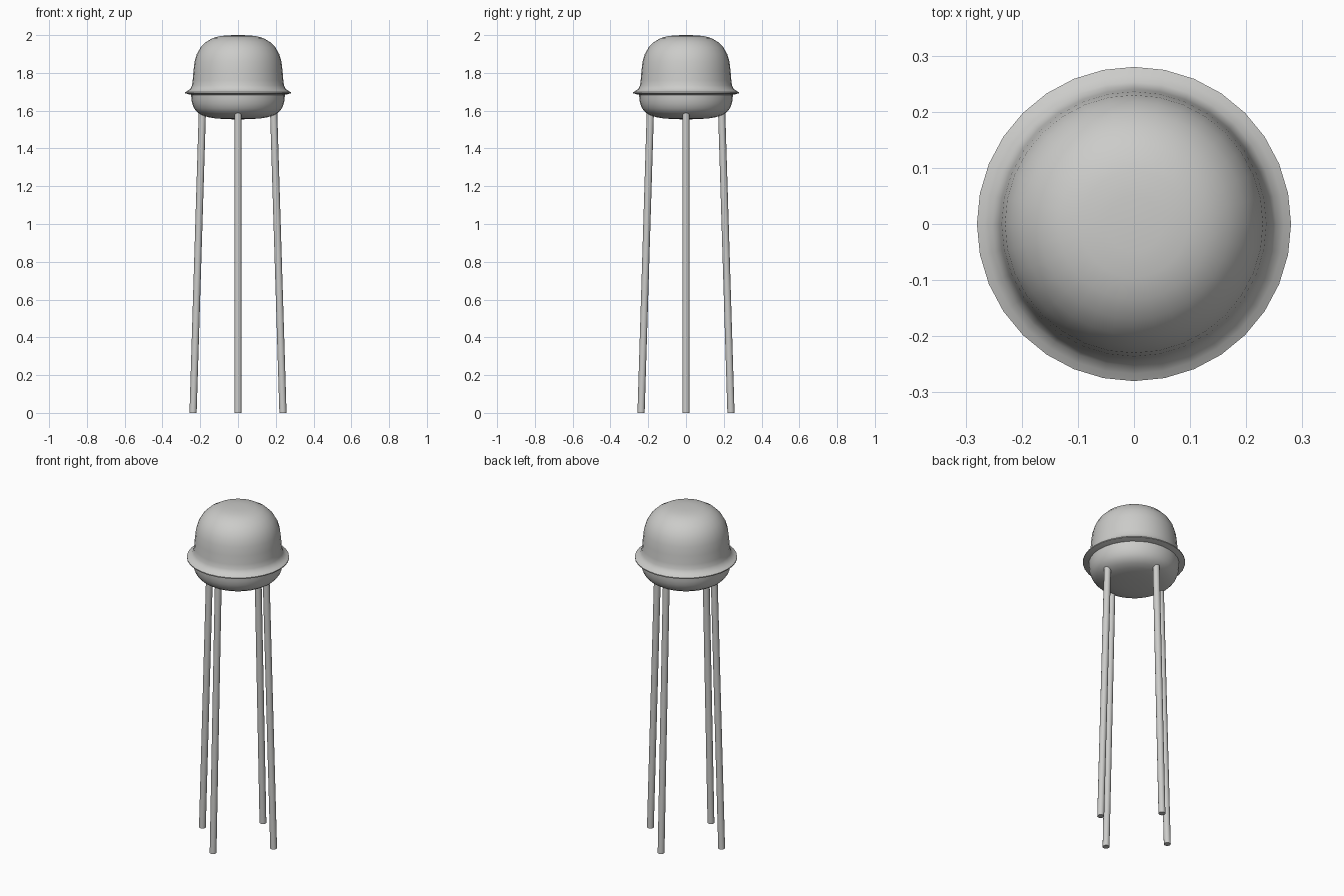
import bpy, bmesh, math
from mathutils import Vector, Matrix

if "Cube" in bpy.data.objects:
    bpy.data.objects.remove(bpy.data.objects["Cube"], do_unlink=True)

SEGMENTS = 32

grey = bpy.data.materials.new("painted_steel_grey")
grey.use_nodes = True
colour = (0.6, 0.6, 0.585, 1)
grey.diffuse_color = colour
grey.node_tree.nodes["Principled BSDF"].inputs["Base Color"].default_value = colour


def finish(bm, name, angle):
    bmesh.ops.recalc_face_normals(bm, faces=bm.faces)
    mesh = bpy.data.meshes.new(name)
    bm.to_mesh(mesh)
    bm.free()
    mesh.materials.append(grey)
    obj = bpy.data.objects.new(name, mesh)
    bpy.context.collection.objects.link(obj)
    bpy.ops.object.select_all(action="DESELECT")
    obj.select_set(True)
    bpy.context.view_layer.objects.active = obj
    bpy.ops.object.shade_smooth_by_angle(angle=math.radians(angle))
    return obj


def lathe(name, profile, angle=60):
    """Spin an (r, z) profile around the z axis."""
    bm = bmesh.new()
    verts = [bm.verts.new((r, 0, z)) for r, z in profile]
    edges = [bm.edges.new(pair) for pair in zip(verts, verts[1:])]
    bmesh.ops.spin(bm, geom=verts + edges, axis=(0, 0, 1), cent=(0, 0, 0),
                   angle=math.tau, steps=SEGMENTS)
    bmesh.ops.remove_doubles(bm, verts=bm.verts, dist=0.0005)
    return finish(bm, name, angle)


def leg(name, bottom, top, radius=0.019):
    axis = top - bottom
    bm = bmesh.new()
    turn = axis.to_track_quat("Z", "Y").to_matrix().to_4x4()
    bmesh.ops.create_cone(bm, cap_ends=True, segments=16, radius1=radius,
                          radius2=radius, depth=axis.length,
                          matrix=Matrix.Translation((bottom + top) / 2) @ turn)
    # Trim the foot level with the ground
    for v in bm.verts:
        if v.co.z < 0.1:
            v.co.z = 0
    return finish(bm, name, 40)


# Domed upper tank flaring out into the rim
lathe("tank_dome", [
    (0, 2.0), (0.05, 1.999), (0.095, 1.995), (0.135, 1.984), (0.17, 1.963),
    (0.198, 1.935), (0.218, 1.9), (0.23, 1.86), (0.236, 1.81), (0.24, 1.76),
    (0.244, 1.733), (0.253, 1.715), (0.267, 1.705), (0.28, 1.698),
    (0.28, 1.692), (0.262, 1.687), (0.248, 1.684)])

# Shallow bowl under the rim
lathe("tank_bowl", [
    (0.248, 1.684), (0.247, 1.66), (0.242, 1.636), (0.233, 1.613),
    (0.217, 1.593), (0.193, 1.577), (0.16, 1.566), (0.12, 1.559),
    (0.06, 1.555), (0, 1.554)])

# Four splayed legs
for i, side in enumerate(("left", "back", "right", "front")):
    out = Vector((math.cos(i * math.pi / 2), math.sin(i * math.pi / 2), 0))
    leg(side + "_leg", out * 0.238, out * 0.188 + Vector((0, 0, 1.62)))
